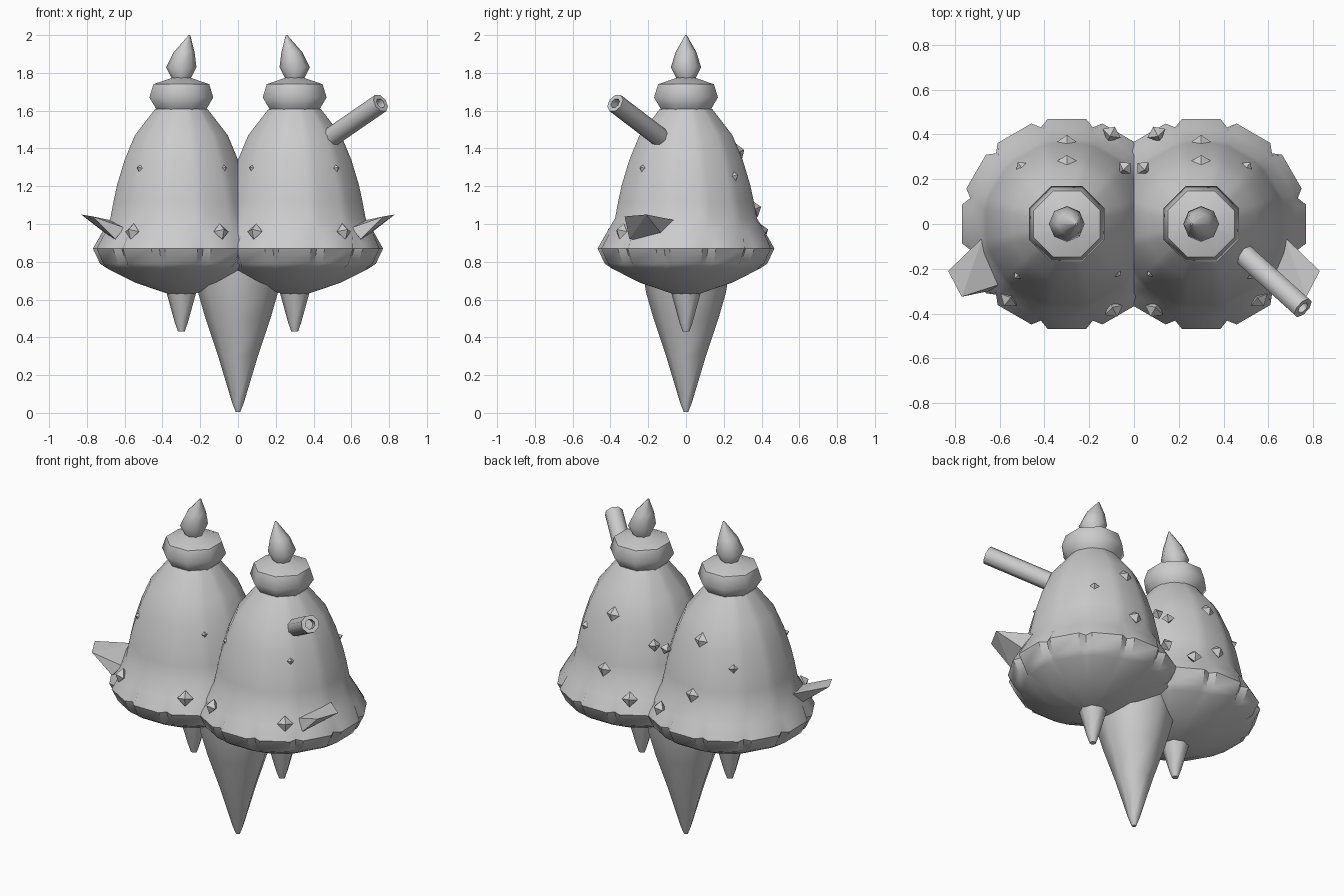
import bpy, bmesh, math
from mathutils import Vector

if "Cube" in bpy.data.objects:
    bpy.data.objects.remove(bpy.data.objects["Cube"])

grey = bpy.data.materials.new("plain grey")
grey.diffuse_color = (0.6, 0.6, 0.6, 1)
grey.use_nodes = True
grey.node_tree.nodes["Principled BSDF"].inputs["Base Color"].default_value = grey.diffuse_color


def finish(name, bm, smooth=None):
    bmesh.ops.recalc_face_normals(bm, faces=bm.faces)
    me = bpy.data.meshes.new(name)
    bm.to_mesh(me)
    bm.free()
    me.materials.append(grey)
    ob = bpy.data.objects.new(name, me)
    bpy.context.collection.objects.link(ob)
    if smooth:
        bpy.ops.object.select_all(action='DESELECT')
        ob.select_set(True)
        bpy.context.view_layer.objects.active = ob
        bpy.ops.object.shade_smooth_by_angle(angle=math.radians(smooth))
    return ob


def lathe(name, rings, angles, smooth=45, radius=None):
    """Loft rings of (radius, z, x offset) about the given angles."""
    bm = bmesh.new()
    loops = []
    for i, (r, z, x) in enumerate(rings):
        loops.append([])
        for k, a in enumerate(angles):
            q = r * (radius(i, k) if radius else 1)
            loops[-1].append(bm.verts.new((x + q * math.cos(a), q * math.sin(a), z)))
    n = len(angles)
    for a, b in zip(loops, loops[1:]):
        for k in range(n):
            bm.faces.new((a[k], a[(k + 1) % n], b[(k + 1) % n], b[k]))
    bm.faces.new(loops[0])
    bm.faces.new(loops[-1])
    return finish(name, bm, smooth)


def ring(n, turn=0.0):
    return [math.tau * (k + turn) / n for k in range(n)]


def hull(name, points):
    bm = bmesh.new()
    for p in points:
        bm.verts.new(p)
    bmesh.ops.convex_hull(bm, input=bm.verts)
    return finish(name, bm)


# twelve lobes around the skirt: two lobe corners and one notch each
lobes = [math.radians(30 * k + d) for k in range(12) for d in (-10.5, 10.5, 15)]


def scallop(i, k):
    if i in (3, 4):
        return 0.955 if k % 3 == 2 else 1.017
    return 1


for s, side in ((-1, "left"), (1, "right")):
    c = 0.3 * s
    # bell body with rounded underside and scalloped skirt
    body = [(0.07, 0.63), (0.25, 0.69), (0.40, 0.765), (0.43, 0.79), (0.468, 0.87),
            (0.43, 0.95), (0.382, 1.03), (0.365, 1.12), (0.345, 1.21), (0.305, 1.34),
            (0.25, 1.47), (0.14, 1.61)]
    lathe(side + " bell body", [(r, z, c) for r, z in body], lobes, 40, scallop)
    # collar bulb
    collar = [(0.13, 1.59), (0.145, 1.61), (0.183, 1.67), (0.16, 1.74), (0.05, 1.775)]
    lathe(side + " collar", [(r, z, c) for r, z in collar], ring(8, 0.5), 50)
    # pointed finial leaning inwards
    finial = [(0.045, 1.76, c), (0.08, 1.83, c), (0.055, 1.91, c - 0.015 * s),
              (0.004, 2.0, c - 0.043 * s)]
    lathe(side + " finial", finial, ring(8), 50)
    # small hanging spike
    lathe(side + " small spike", [(0.018, 0.43, c), (0.035, 0.48, c), (0.085, 0.66, c)],
          ring(8), 50)
    # side horn
    hull(side + " horn", [(s * x, y, z) for x, y, z in (
        (0.83, -0.21, 1.05), (0.77, -0.325, 1.04), (0.675, -0.06, 1.02),
        (0.60, -0.27, 0.98), (0.65, -0.10, 0.91), (0.65, -0.30, 0.92))])

    # studs pointing out from the body: x, y, z, size
    studs = ((0.51, -0.22, 1.29, 0.035), (0.085, -0.21, 1.29, 0.035),
             (0.56, -0.34, 0.96, 0.045), (0.09, -0.385, 0.96, 0.045),
             (0.30, 0.275, 1.38, 0.055), (0.30, 0.365, 1.08, 0.045),
             (0.50, 0.25, 1.25, 0.035), (0.04, 0.25, 1.25, 0.035),
             (0.10, 0.405, 0.96, 0.045))
    for n, (x, y, z, q) in enumerate(studs):
        p = Vector((s * x, y, z))
        out = Vector((p.x - c, p.y, 0)).normalized()
        out = (out + Vector((0, 0, 0.35))).normalized()
        u = Vector((0, 0, 1)).cross(out).normalized()
        v = out.cross(u)
        hull("%s stud %d" % (side, n + 1),
             [p + q * u, p - q * u, p + q * v, p - q * v, p + out * 0.035, p - out * q])

# large central spike
lathe("central spike", [(0.012, 0.005, 0), (0.03, 0.05, 0), (0.105, 0.3, 0), (0.172, 0.5, 0),
                        (0.212, 0.64, 0), (0.235, 0.78, 0)], ring(8), 50)

# hollow tube sticking out of the right bell
a, b = Vector((0.45, -0.10, 1.43)), Vector((0.755, -0.375, 1.64))
length = (b - a).length
tube = lathe("tube", [(0.052, 0, 0), (0.052, length, 0), (0.028, length, 0),
                      (0.028, length - 0.06, 0)], ring(8, 0.5), 50)
tube.rotation_mode = 'QUATERNION'
tube.rotation_quaternion = (b - a).to_track_quat('Z', 'Y')
tube.location = a
